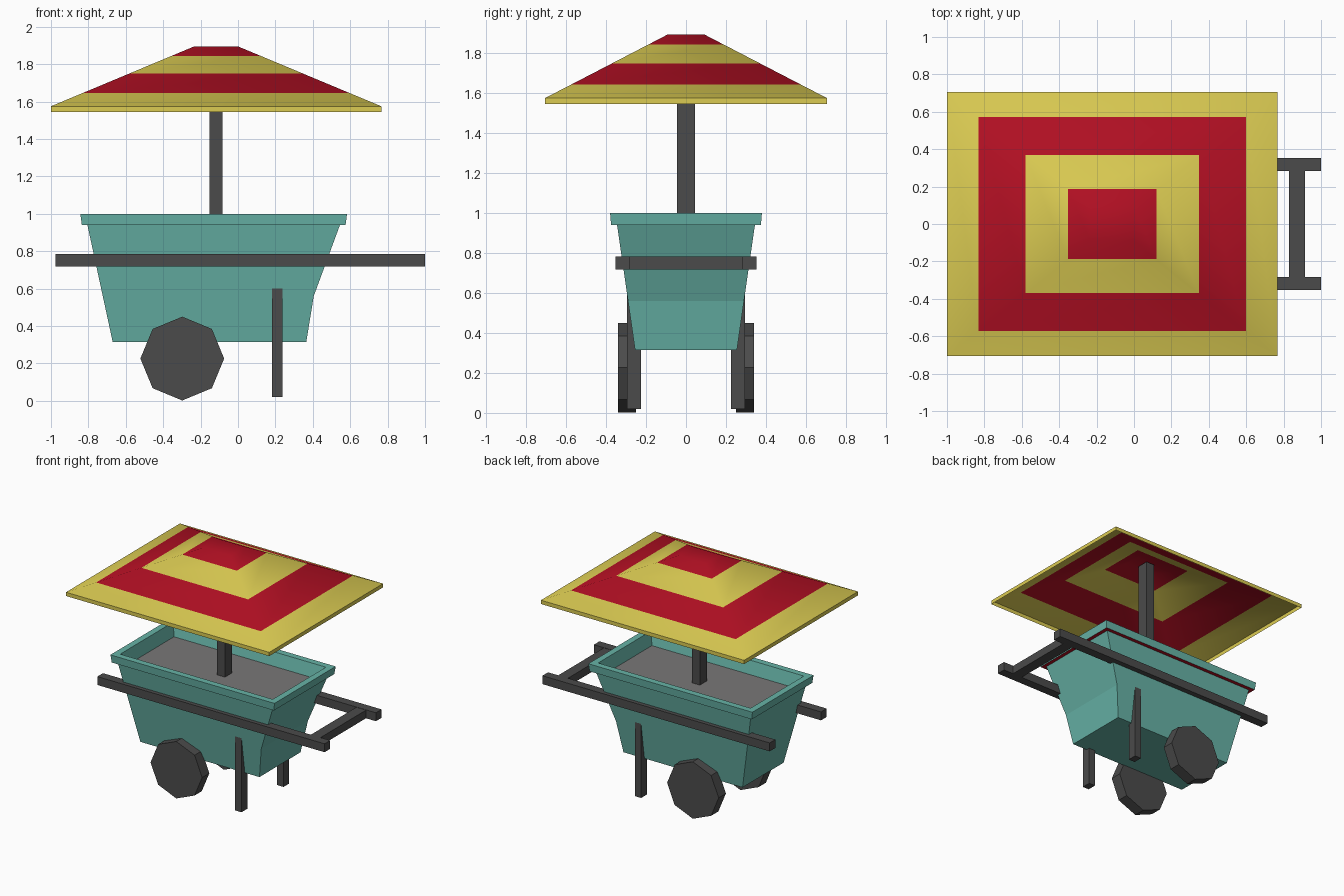
import bpy, math

if "Cube" in bpy.data.objects:
    bpy.data.objects.remove(bpy.data.objects["Cube"])

def material(name, rgb):
    m = bpy.data.materials.new(name)
    m.diffuse_color = (*rgb, 1)
    m.use_nodes = True
    m.node_tree.nodes["Principled BSDF"].inputs["Base Color"].default_value = m.diffuse_color
    return m

TEAL = material("teal paint", (0.135, 0.45, 0.385))
YELLOW = material("yellow cloth", (0.71, 0.60, 0.085))
RED = material("red cloth", (0.45, 0.005, 0.017))
DARK = material("dark grey", (0.07, 0.07, 0.07))
GREY = material("grey floor", (0.19, 0.185, 0.185))

def loft(name, rings, mats, band_mats, cap_bottom=None, cap_top=None):
    """Rectangular rings (x0, x1, half_y, z) joined by bands; one material index per band."""
    verts, faces, idx = [], [], []
    for x0, x1, y, z in rings:
        verts += [(x0, -y, z), (x1, -y, z), (x1, y, z), (x0, y, z)]
    for r, m in enumerate(band_mats):
        for i in range(4):
            j = (i + 1) % 4
            faces.append((4*r + i, 4*r + j, 4*r + 4 + j, 4*r + 4 + i))
            idx.append(m)
    if cap_bottom is not None:
        faces.append((3, 2, 1, 0))
        idx.append(cap_bottom)
    if cap_top is not None:
        n = len(verts) - 4
        faces.append((n, n + 1, n + 2, n + 3))
        idx.append(cap_top)
    me = bpy.data.meshes.new(name)
    me.from_pydata(verts, [], faces)
    for m in mats:
        me.materials.append(m)
    for p, i in zip(me.polygons, idx):
        p.material_index = i
    ob = bpy.data.objects.new(name, me)
    bpy.context.collection.objects.link(ob)
    return ob

def box(name, lo, hi):
    bpy.ops.mesh.primitive_cube_add(size=1, location=[(a + b) / 2 for a, b in zip(lo, hi)])
    ob = bpy.context.object
    ob.name = name
    ob.scale = [b - a for a, b in zip(lo, hi)]
    bpy.ops.object.transform_apply(location=False, rotation=False, scale=True)
    ob.data.materials.append(DARK)
    return ob

# Cart body: tapered tub, rim with red underside, recessed grey floor
loft("cart_body", [
    (-0.67, 0.365, 0.255, 0.315),
    (-0.723, 0.405, 0.29, 0.56),
    (-0.805, 0.545, 0.345, 0.94),
    (-0.835, 0.575, 0.375, 0.94),
    (-0.843, 0.583, 0.38, 1.0),
    (-0.793, 0.533, 0.33, 1.0),
    (-0.77, 0.51, 0.305, 0.90),
], [TEAL, RED, GREY], [0, 0, 1, 0, 0, 0], cap_bottom=0, cap_top=2)

# Striped canopy: an open shell, each stripe cut at its own height
def canopy_ring(z):
    t = (z - 1.575) / 0.32
    hx, hy = 0.883 + (0.117 - 0.883) * t, 0.707 + (0.09 - 0.707) * t
    return (-0.117 - hx, -0.117 + hx, hy, z)

rings = [(-1.0, 0.766, 0.707, 1.545)] + [canopy_ring(z) for z in (1.575, 1.645, 1.75, 1.845, 1.895)]
canopy = loft("canopy", rings, [YELLOW, RED], [0, 0, 1, 0, 1], cap_top=1)
bpy.ops.object.select_all(action='DESELECT')
canopy.select_set(True)
bpy.context.view_layer.objects.active = canopy
bpy.ops.object.shade_smooth_by_angle(angle=math.radians(45))

# Canopy pole and push bar
box("canopy_pole", (-0.152, -0.045, 0.88), (-0.082, 0.045, 1.885))
box("push_bar", (0.83, -0.30, 0.718), (0.914, 0.30, 0.782))

# Mirrored rails, legs and wheels
for s, side in ((-1, "front"), (1, "back")):
    def span(a, b):
        return sorted((s * a, s * b))
    y0, y1 = span(0.284, 0.354)
    box(side + "_rail", (-0.975, y0, 0.718), (1.0, y1, 0.784))
    y0, y1 = span(0.225, 0.296)
    box(side + "_leg", (0.183, y0, 0.02), (0.238, y1, 0.68))
    bpy.ops.mesh.primitive_cylinder_add(vertices=8, radius=0.224, depth=0.09,
                                        location=(-0.298, s * 0.295, 0.226),
                                        rotation=(math.pi / 2, 0, 0))
    wheel = bpy.context.object
    wheel.name = side + "_wheel"
    wheel.data.materials.append(DARK)
